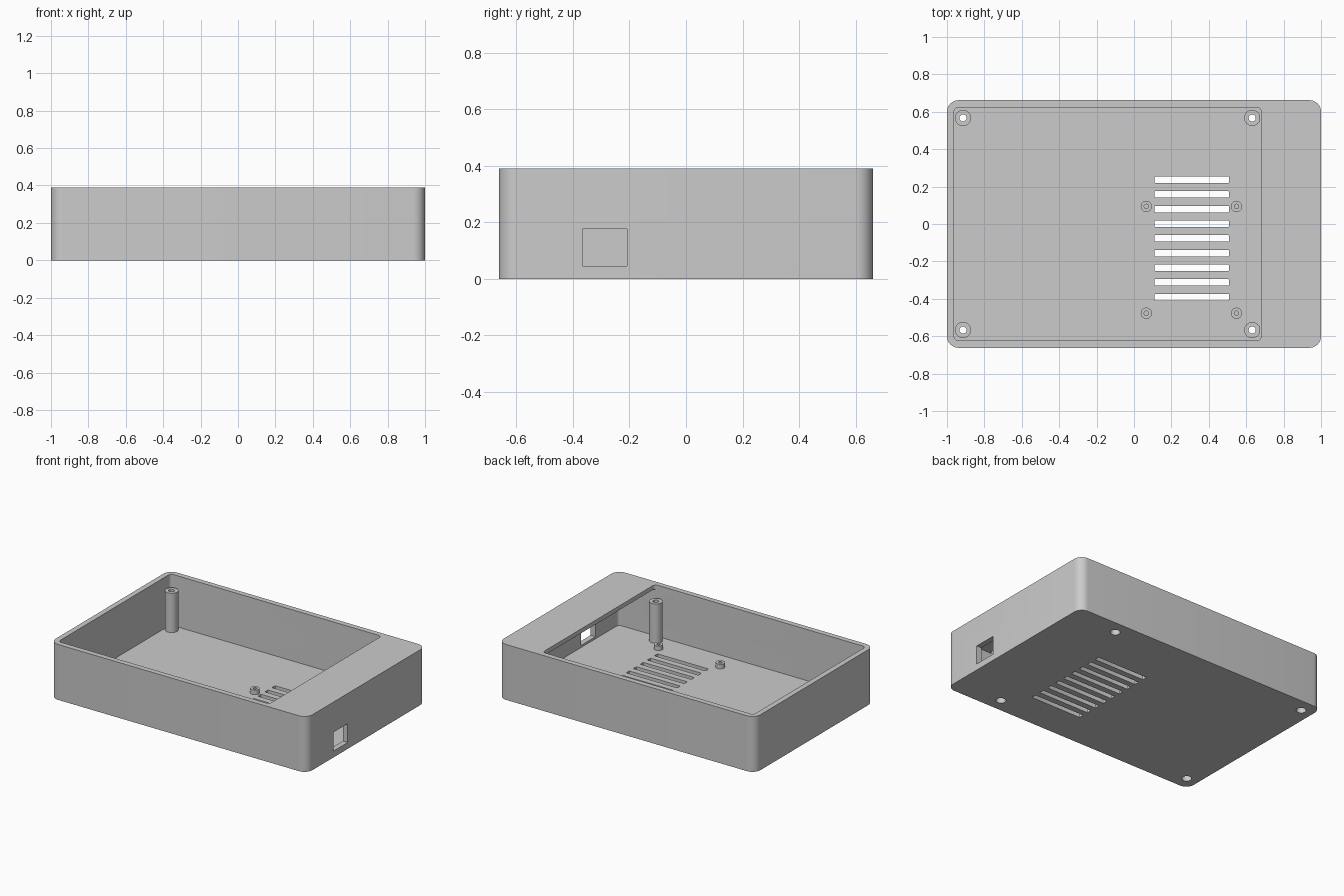
import bpy, bmesh, math

if "Cube" in bpy.data.objects:
    bpy.data.objects.remove(bpy.data.objects["Cube"])

grey = bpy.data.materials.new("plain grey")
grey.diffuse_color = (0.6, 0.6, 0.6, 1)
grey.use_nodes = True
grey.node_tree.nodes["Principled BSDF"].inputs["Base Color"].default_value = grey.diffuse_color


def rounded_rect(x0, x1, y0, y1, r, n=8):
    """Outline of a rectangle with rounded corners, counter-clockwise."""
    pts = []
    for i, (cx, cy) in enumerate([(x1 - r, y1 - r), (x0 + r, y1 - r),
                                  (x0 + r, y0 + r), (x1 - r, y0 + r)]):
        for k in range(n + 1):
            a = math.pi / 2 * (i + k / n)
            pts.append((cx + r * math.cos(a), cy + r * math.sin(a)))
    return pts


def circle(x, y, r, n=32):
    return [(x + r * math.cos(2 * math.pi * k / n),
             y + r * math.sin(2 * math.pi * k / n)) for k in range(n)]


def prisms(name, outlines, z0, z1):
    """One object made of upright prisms that share a height range."""
    bm = bmesh.new()
    for pts in outlines:
        low = [bm.verts.new((x, y, z0)) for x, y in pts]
        high = [bm.verts.new((x, y, z1)) for x, y in pts]
        bm.faces.new(low[::-1])
        bm.faces.new(high)
        for i in range(len(pts)):
            j = (i + 1) % len(pts)
            bm.faces.new((low[i], low[j], high[j], high[i]))
    mesh = bpy.data.meshes.new(name)
    bm.to_mesh(mesh)
    bm.free()
    mesh.materials.append(grey)
    obj = bpy.data.objects.new(name, mesh)
    bpy.context.collection.objects.link(obj)
    return obj


def combine(target, tool, operation):
    mod = target.modifiers.new(tool.name, 'BOOLEAN')
    mod.operation = operation
    mod.solver = 'EXACT'
    mod.object = tool
    bpy.context.view_layer.objects.active = target
    bpy.ops.object.modifier_apply(modifier=mod.name)
    bpy.data.objects.remove(tool)


FLOOR = 0.03
TOP = 0.39
posts = [(x, y) for x in (-0.914, 0.632) for y in (-0.567, 0.567)]
studs = [(x, y) for x in (0.066, 0.548) for y in (-0.477, 0.094)]

# Outer shell
case = prisms("enclosure", [rounded_rect(-1, 1, -0.662, 0.662, 0.062)], 0, TOP)

# Hollow under the top deck, then the open part of the top
combine(case, prisms("cavity", [rounded_rect(-0.962, 0.962, -0.624, 0.624, 0.024)],
                     FLOOR, TOP - 0.03), 'DIFFERENCE')
combine(case, prisms("opening", [rounded_rect(-0.962, 0.68, -0.624, 0.624, 0.024)],
                     0.2, 0.5), 'DIFFERENCE')

# Corner screw posts and short board standoffs
combine(case, prisms("screw_posts", [circle(x, y, 0.043) for x, y in posts],
                     0.01, 0.307), 'UNION')
combine(case, prisms("standoffs", [circle(x, y, 0.03) for x, y in studs],
                     0.01, 0.062), 'UNION')

# Screw holes, screw head recesses and blind standoff holes
combine(case, prisms("screw_holes", [circle(x, y, 0.019) for x, y in posts],
                     -0.1, 0.5), 'DIFFERENCE')
combine(case, prisms("head_recesses", [circle(x, y, 0.032) for x, y in posts],
                     -0.1, 0.05), 'DIFFERENCE')
combine(case, prisms("standoff_holes", [circle(x, y, 0.012, 20) for x, y in studs],
                     0.025, 0.1), 'DIFFERENCE')

# Ventilation slots in the floor
slots = []
for i in range(9):
    y = 0.237 - 0.0785 * i
    slots.append(rounded_rect(0.11, 0.508, y - 0.0175, y + 0.0175, 0.005, 3))
combine(case, prisms("vent_slots", slots, -0.1, 0.1), 'DIFFERENCE')

# Square port in the right wall
combine(case, prisms("port", [[(0.9, -0.367), (1.1, -0.367), (1.1, -0.208), (0.9, -0.208)]],
                     0.045, 0.177), 'DIFFERENCE')

# Smooth the round parts, keep the edges sharp
bpy.ops.object.select_all(action='DESELECT')
case.select_set(True)
bpy.context.view_layer.objects.active = case
bpy.ops.object.shade_smooth_by_angle(angle=math.radians(30))
